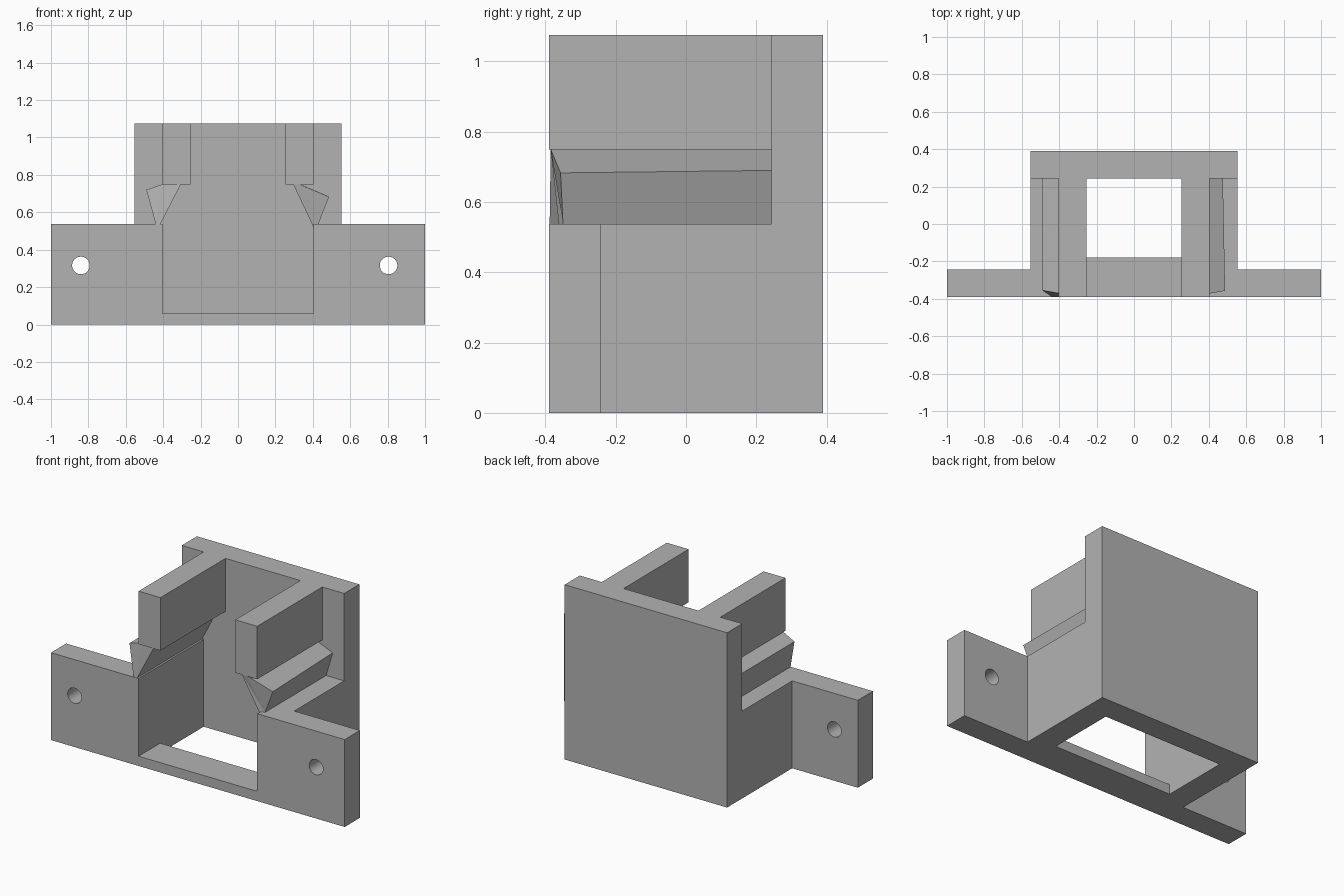
import bpy, bmesh, math
from mathutils import Matrix

if "Cube" in bpy.data.objects:
    bpy.data.objects.remove(bpy.data.objects["Cube"])

grey = bpy.data.materials.new("plain grey")
grey.use_nodes = True
grey.diffuse_color = (0.45, 0.45, 0.45, 1)
grey.node_tree.nodes["Principled BSDF"].inputs["Base Color"].default_value = grey.diffuse_color


def make(name, bm):
    bmesh.ops.recalc_face_normals(bm, faces=bm.faces)
    mesh = bpy.data.meshes.new(name)
    bm.to_mesh(mesh)
    bm.free()
    mesh.materials.append(grey)
    ob = bpy.data.objects.new(name, mesh)
    bpy.context.collection.objects.link(ob)
    return ob


def box(name, x, y, z):
    bm = bmesh.new()
    bmesh.ops.create_cube(bm, size=1)
    for v in bm.verts:
        for i, (lo, hi) in enumerate((x, y, z)):
            v.co[i] = lo if v.co[i] < 0 else hi
    return make(name, bm)


def combine(ob, other, operation):
    mod = ob.modifiers.new(operation.lower(), "BOOLEAN")
    mod.operation, mod.solver, mod.object = operation, "EXACT", other
    bpy.context.view_layer.objects.active = ob
    bpy.ops.object.modifier_apply(modifier=mod.name)
    bpy.data.objects.remove(other)


def loft(name, front, back_y, back):
    """Solid between a front outline (x, y, z) and a back outline (x, z)."""
    bm = bmesh.new()
    a = [bm.verts.new(p) for p in front]
    b = [bm.verts.new((x, back_y, z)) for x, z in back]
    n = len(a)
    for ring in (a, b):
        bmesh.ops.triangulate(bm, faces=[bm.faces.new(ring)])
    for i in range(n):
        j = (i + 1) % n
        bm.faces.new((a[i], a[j], b[j], b[i]))
    return make(name, bm)


FRONT, BACK, INNER_BACK = -0.39, 0.39, 0.243

# Bracket body: back plate, front sill, side walls, ears and upper arms
body = box("bracket_body", (-0.553, 0.553), (INNER_BACK, BACK), (0, 1.076))
parts = [box("front_sill", (-0.45, 0.45), (FRONT, -0.18), (0, 0.06))]
for s in (-1, 1):
    def span(a, b):
        return sorted((s * a, s * b))
    parts += [
        box("side_wall", span(0.404, 0.553), (FRONT, 0.3), (0, 0.538)),
        box("ear", span(0.5, 1), (FRONT, -0.243), (0, 0.538)),
        box("upper_arm", span(0.255, 0.404), (FRONT, 0.3), (0.75, 1.076)),
    ]
# Walls and ears first so the sill bridges joined solids
for part in parts[1:] + parts[:1]:
    combine(body, part, "UNION")

# Screw holes through the ears
for x in (-0.84, 0.805):
    bm = bmesh.new()
    bmesh.ops.create_cone(bm, cap_ends=True, segments=32, radius1=0.047,
                          radius2=0.047, depth=0.4,
                          matrix=Matrix.Translation((x, -0.31, 0.316))
                          @ Matrix.Rotation(math.pi / 2, 4, "X"))
    combine(body, make("hole_cutter", bm), "DIFFERENCE")

# Slanted struts joining the side walls to the arms
right = [(-0.305, -0.385, 0.75), (-0.405, -0.37, 0.75), (-0.49, -0.355, 0.72),
         (-0.44, -0.388, 0.538), (-0.415, -0.388, 0.538)]
loft("right_strut", right, INNER_BACK, [(x, z) for x, y, z in right])
left = [(0.295, -0.385, 0.75), (0.33, -0.385, 0.75), (0.487, -0.357, 0.683),
        (0.43, -0.35, 0.538), (0.404, -0.36, 0.52)]
loft("left_strut", left, INNER_BACK,
     [(0.295, 0.75), (0.33, 0.75), (0.475, 0.69), (0.43, 0.538), (0.404, 0.52)])

# Flat shading with crisp edges, smooth hole walls
bpy.ops.object.select_all(action="DESELECT")
body.select_set(True)
bpy.context.view_layer.objects.active = body
bpy.ops.object.shade_smooth_by_angle(angle=math.radians(30))
